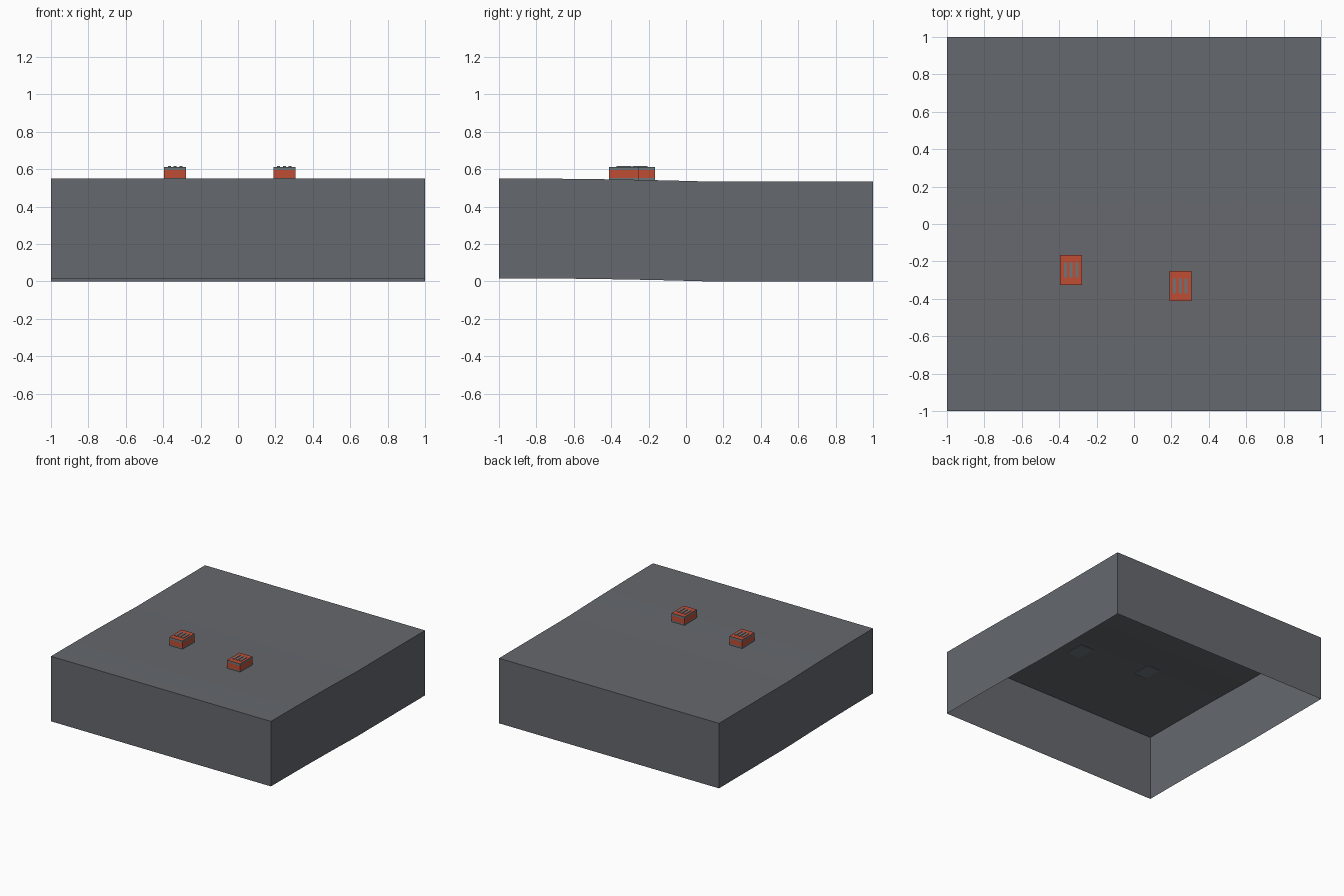
import bpy, bmesh
from mathutils import Vector, Matrix

cube = bpy.data.objects.get("Cube")
if cube:
    bpy.data.objects.remove(cube, do_unlink=True)


def material(name, rgb):
    m = bpy.data.materials.new(name)
    m.use_nodes = True
    m.diffuse_color = (*rgb, 1)
    m.node_tree.nodes["Principled BSDF"].inputs["Base Color"].default_value = (*rgb, 1)
    return m


ground_grey = material("ground_grey", (0.13, 0.138, 0.153))
brick_red = material("brick_red", (0.52, 0.076, 0.036))
slate = material("slate_grey", (0.15, 0.18, 0.195))

DEPTH = 0.534   # height of the skirt
RISE = 0.016    # how much the land climbs towards the front


def land_height(y):
    t = min(max((0.1 - y) / 1.1, 0), 1)
    return DEPTH + RISE * t * (2 - t)


def add_object(name, bm, materials):
    mesh = bpy.data.meshes.new(name)
    bm.to_mesh(mesh)
    bm.free()
    for m in materials:
        mesh.materials.append(m)
    obj = bpy.data.objects.new(name, mesh)
    bpy.context.collection.objects.link(obj)
    return obj


def box(bm, low, high):
    low, high = Vector(low), Vector(high)
    place = Matrix.Translation((low + high) / 2) @ Matrix.Diagonal((*(high - low), 1))
    bmesh.ops.create_cube(bm, size=1, matrix=place)


# Land: gently sloping sheet with a hanging skirt, open underneath
bm = bmesh.new()
bmesh.ops.create_grid(bm, x_segments=4, y_segments=20, size=1)
for v in bm.verts:
    v.co.z = land_height(v.co.y)
rim = [e for e in bm.edges if e.is_boundary]
skirt = bmesh.ops.extrude_edge_only(bm, edges=rim)["geom"]
for v in skirt:
    if isinstance(v, bmesh.types.BMVert):
        v.co.z -= DEPTH
bmesh.ops.recalc_face_normals(bm, faces=bm.faces)
if max(bm.faces, key=lambda f: f.calc_center_median().z).normal.z < 0:
    bmesh.ops.reverse_faces(bm, faces=bm.faces)
add_object("land_block", bm, [ground_grey])

WIDTH, LENGTH, ROOF = 0.118, 0.16, 0.612
BAND_LOW, BAND_HIGH = 0.553, 0.594


def building(name, x, y):
    # Walls: red band below a slate parapet, red flat roof
    bm = bmesh.new()
    box(bm, (x - WIDTH / 2, y - LENGTH / 2, land_height(y) - 0.004),
        (x + WIDTH / 2, y + LENGTH / 2, ROOF))
    for z in (BAND_LOW, BAND_HIGH):
        bmesh.ops.bisect_plane(bm, geom=bm.verts[:] + bm.edges[:] + bm.faces[:],
                               plane_co=(0, 0, z), plane_no=(0, 0, 1))
    for f in bm.faces:
        z = f.calc_center_median().z
        if f.normal.z > 0.5 or BAND_LOW < z < BAND_HIGH:
            f.material_index = 1
    add_object(name + "_walls", bm, [slate, brick_red])

    # Roof lights: three narrow raised strips
    bm = bmesh.new()
    for offset in (-0.031, 0, 0.031):
        box(bm, (x + offset - 0.008, y - 0.04, ROOF - 0.002),
            (x + offset + 0.008, y + 0.04, ROOF + 0.004))
    add_object(name + "_roof_lights", bm, [slate])


building("right_building", -0.336, -0.246)
building("left_building", 0.248, -0.331)
